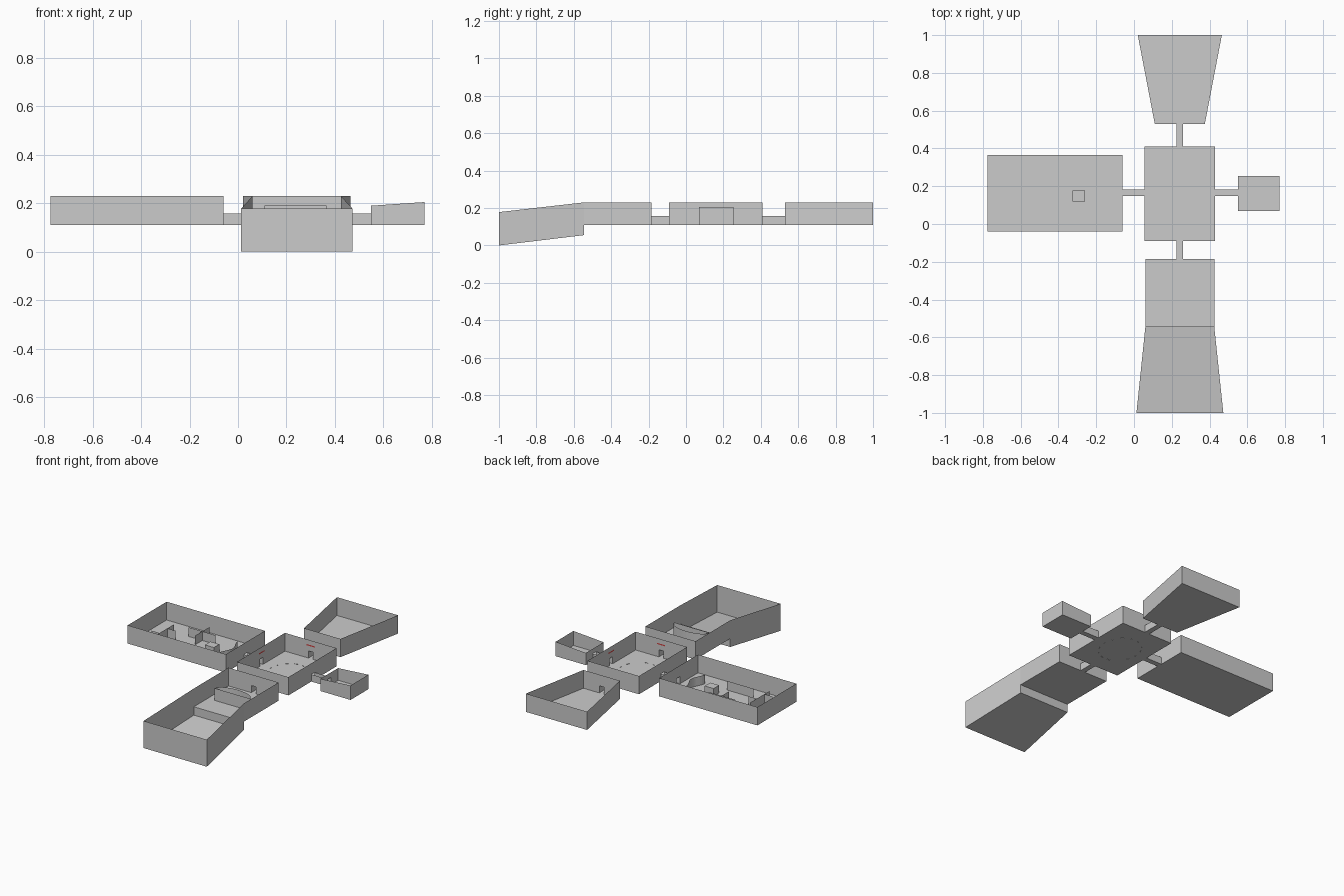
import bpy, math

if "Cube" in bpy.data.objects:
    bpy.data.objects.remove(bpy.data.objects["Cube"])

Z0, Z1, ZD = 0.11, 0.23, 0.157   # floor, wall top, door top
CX, CY, HW = 0.243, 0.165, 0.017  # corridor axes and half width


def mesh(name, faces, color=None):
    verts, idx = [], []
    for f in faces:
        idx.append(list(range(len(verts), len(verts) + len(f))))
        verts += f
    me = bpy.data.meshes.new(name)
    me.from_pydata(verts, [], idx)
    ob = bpy.data.objects.new(name, me)
    bpy.context.collection.objects.link(ob)
    if color:
        mat = bpy.data.materials.new(name + "_mat")
        mat.diffuse_color = color
        mat.use_nodes = True
        mat.node_tree.nodes["Principled BSDF"].inputs["Base Color"].default_value = mat.diffuse_color
        me.materials.append(mat)
    return ob


def sheet(a, b, za=(Z0, Z1), zb=None):
    zb = zb or za
    return [(*a, za[0]), (*b, zb[0]), (*b, zb[1]), (*a, za[1])]


def wall(a, b, za=(Z0, Z1), zb=None, door=None):
    """Thin wall from a to b; door is the centre coordinate of an opening."""
    zb = zb or za
    if door is None:
        return [sheet(a, b, za, zb)]
    k = 0 if abs(b[0] - a[0]) > abs(b[1] - a[1]) else 1
    s = 1 if b[k] > a[k] else -1

    def at(v):
        t = (v - a[k]) / (b[k] - a[k])
        return tuple(a[i] + t * (b[i] - a[i]) for i in (0, 1))
    p, q = at(door - s * HW), at(door + s * HW)
    return [sheet(a, p, za), sheet(p, q, (ZD, za[1])), sheet(q, b, za)]


def room(name, pts, tops=(Z1,) * 4, doors=(None,) * 4, skip=()):
    """Open-topped room: floor plus walls along each edge."""
    faces = [[(*p, Z0) for p in pts]]
    for i in range(4):
        j = (i + 1) % 4
        if i not in skip:
            faces += wall(pts[i], pts[j], (Z0, tops[i]), (Z0, tops[j]), doors[i])
    return mesh(name, faces)


def rect(x0, x1, y0, y1):
    return [(x0, y0), (x1, y0), (x1, y1), (x0, y1)]


# Rooms (edge order: front, right, back, left)
room("central_hall", rect(0.055, 0.43, -0.09, 0.41), doors=(CX, CY, CX, CY))
room("gallery_room", rect(-0.775, -0.06, -0.04, 0.365), doors=(None, CY, None, None))
room("small_room", rect(0.55, 0.77, 0.07, 0.255),
     (0.19, 0.205, 0.205, 0.19), (None, None, None, CY))
room("back_room", [(0.11, 0.53), (0.375, 0.53), (0.465, 1.0), (0.02, 1.0)],
     doors=(CX, None, None, None))
room("front_lobby", rect(0.06, 0.425, -0.545, -0.185),
     doors=(None, None, CX, None), skip=(0,))

# Lower sloping hall with the step up to the lobby
n, f = (0.055, Z1), (0.0, 0.178)
A, B, C, D = (0.06, -0.545), (0.425, -0.545), (0.473, -1.0), (0.013, -1.0)
mesh("sloping_hall", [
    [(*A, n[0]), (*D, f[0]), (*C, f[0]), (*B, n[0])],
    sheet(A, D, n, f), sheet(D, C, f), sheet(C, B, f, n),
    sheet(A, B, (n[0], Z0))])

# Corridors
for name, axis, lo, hi in [("back_corridor", 1, 0.41, 0.53), ("front_corridor", 1, -0.185, -0.09),
                           ("left_corridor", 0, -0.06, 0.055), ("right_corridor", 0, 0.43, 0.55)]:
    p = rect(CX - HW, CX + HW, lo, hi) if axis else rect(lo, hi, CY - HW, CY + HW)
    room(name, p, (ZD,) * 4, skip=(0, 2) if axis else (1, 3))

# Curved booth in the lobby
arc = [(0.238 + 0.128 * math.cos(math.pi * i / 16), -0.4 + 0.06 * math.sin(math.pi * i / 16))
       for i in range(17)]
mesh("curved_booth", [sheet(a, b, (Z0, 0.19)) for a, b in zip(arc, arc[1:] + arc[:1])])

# Gallery partitions
H = (Z0, 0.17)
lines = [((-0.535, 0.25), (-0.34, 0.25)), ((-0.435, 0.175), (-0.435, 0.325)),
         ((-0.63, 0.03), (-0.63, 0.235)), ((-0.63, 0.165), (-0.57, 0.165)),
         ((-0.69, 0.085), (-0.63, 0.085)), ((-0.535, 0.06), (-0.34, 0.06))]
mesh("partitions", [sheet(a, b, H) for a, b in lines])
box = rect(-0.325, -0.26, 0.12, 0.177)
mesh("display_block", [sheet(box[i], box[(i + 1) % 4], (Z0, 0.16)) for i in range(4)]
     + [[(*p, 0.16) for p in box]])
wave = [(-0.165 - 0.016 * math.cos(2 * math.pi * i / 16), 0.06 + 0.195 * i / 16) for i in range(17)]
mesh("wavy_partition", [sheet(a, b, H) for a, b in zip(wave, wave[1:])])

# Red door signs inside the central hall
RED, S = (0.6, 0.05, 0.05, 1), (0.192, 0.2)
mesh("door_signs", [
    sheet((CX - 0.03, 0.408), (CX + 0.03, 0.408), S), sheet((CX - 0.03, -0.088), (CX + 0.03, -0.088), S),
    sheet((0.057, CY - 0.03), (0.057, CY + 0.03), S), sheet((0.428, CY - 0.03), (0.428, CY + 0.03), S)], RED)

# Ring of small floor markers
marks = []
for i in range(14):
    a = 2 * math.pi * i / 14
    x, y = CX + 0.12 * math.cos(a), 0.16 + 0.14 * math.sin(a)
    dx, dy = -0.01 * math.sin(a), 0.01 * math.cos(a)
    marks.append(sheet((x - dx, y - dy), (x + dx, y + dy), (Z0 - 0.002, Z0 + 0.002)))
mesh("floor_markers", marks)
